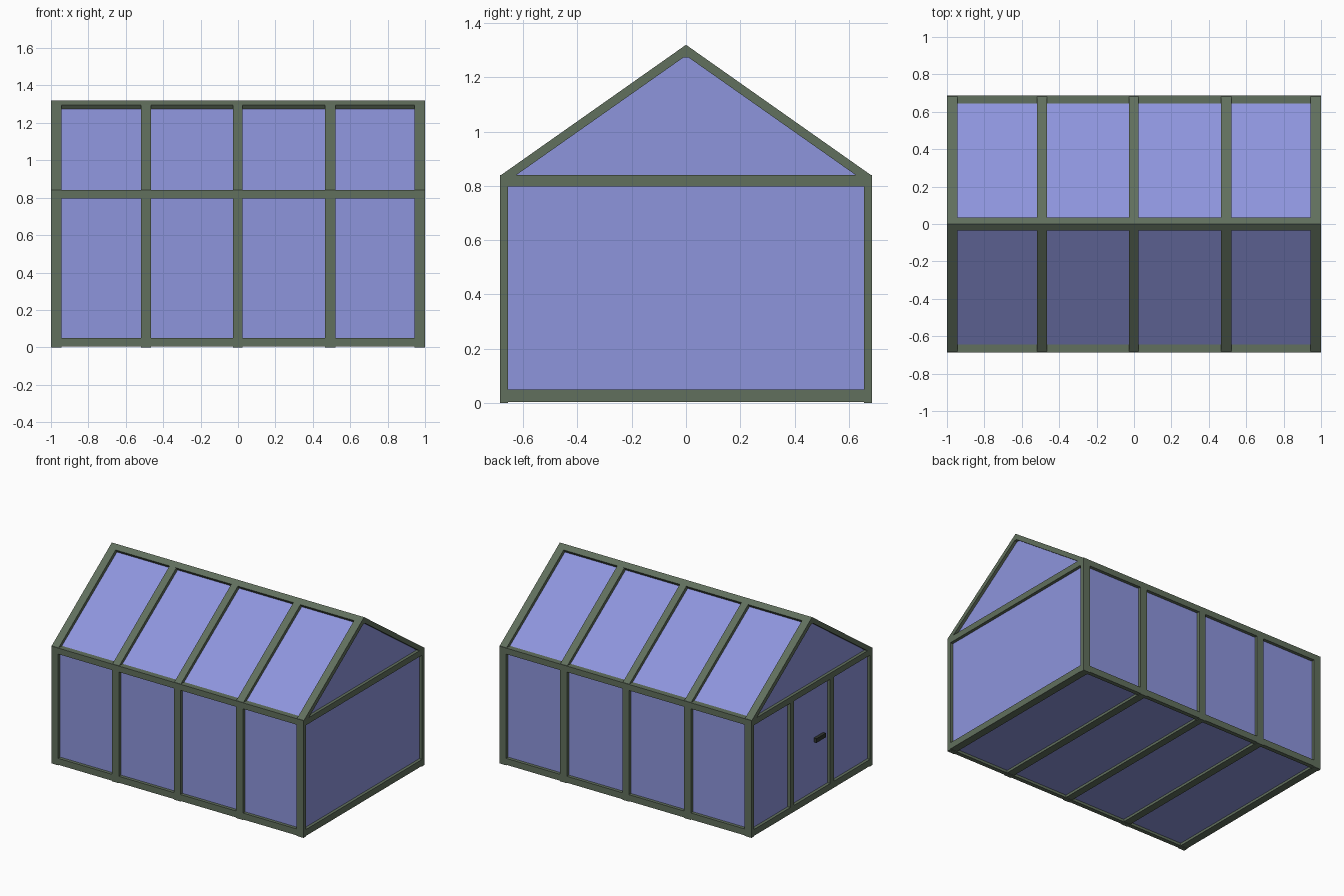
import bpy

if "Cube" in bpy.data.objects:
    bpy.data.objects.remove(bpy.data.objects["Cube"])

def material(name, rgb):
    m = bpy.data.materials.new(name)
    m.diffuse_color = (*rgb, 1)
    m.use_nodes = True
    m.node_tree.nodes["Principled BSDF"].inputs["Base Color"].default_value = m.diffuse_color
    return m

FRAME = material("frame_green", (0.12, 0.16, 0.11))
GLASS = material("glass_blue", (0.27, 0.30, 0.72))
DARK = material("handle_dark", (0.03, 0.035, 0.03))

def prism(name, profile, x0, x1, mat):
    """Extrude a (y, z) profile along x."""
    n = len(profile)
    verts = [(x, y, z) for x in (x0, x1) for y, z in profile]
    faces = [tuple(range(n))[::-1], tuple(range(n, 2 * n))]
    faces += [(i, (i + 1) % n, (i + 1) % n + n, i + n) for i in range(n)]
    me = bpy.data.meshes.new(name)
    me.from_pydata(verts, [], faces)
    me.materials.append(mat)
    ob = bpy.data.objects.new(name, me)
    bpy.context.collection.objects.link(ob)
    return ob

def box(name, x, y, z, mat=FRAME):
    return prism(name, [(y[0], z[0]), (y[1], z[0]), (y[1], z[1]), (y[0], z[1])], x[0], x[1], mat)

def span(s, a, b):
    return (a, b) if s > 0 else (-b, -a)

W, EAVE, TOP = 0.686, 0.84, 1.32      # half width, eave height, ridge height
bays = [(-1, -0.945), (-0.518, -0.464), (-0.028, 0.024), (0.464, 0.52), (0.945, 1)]

# Portal frames: side posts, floor bar and rafters
rafter = [(-W, EAVE - 0.003), (-0.63, EAVE - 0.003), (0, 1.28),
          (0.63, EAVE - 0.003), (W, EAVE - 0.003), (0, TOP)]
for i, bx in enumerate(bays):
    for s, side in ((-1, "front"), (1, "back")):
        box(f"{side}_post_{i}", bx, span(s, 0.656, W), (0, EAVE))
    box(f"floor_bar_{i}", bx, (-0.656, 0.656), (0.004, 0.05))
    prism(f"rafter_{i}", rafter, *bx, FRAME)

# Long base rails and eave beams
for s, side in ((-1, "front"), (1, "back")):
    box(f"{side}_base_rail", (-1, 1), span(s, 0.656, W), (0.004, 0.05))
    box(f"{side}_eave_beam", (-1, 1), span(s, 0.63, W), (0.797, EAVE))

# Ridge beam
prism("ridge_beam", [(-0.036, 1.295), (-0.02, 1.273), (0.02, 1.273), (0.036, 1.295), (0, TOP)],
      -1, 1, FRAME)

# Gable tie beams and glazing
for s, side in ((-1, "left"), (1, "right")):
    box(f"{side}_tie_beam", span(s, 0.945, 1), (-0.656, 0.656), (0.797, EAVE))
    gx = span(s, 0.965, 0.978)
    prism(f"{side}_gable_glass", [(-0.66, 0.02), (0.66, 0.02), (0.66, 0.828), (0, 1.288), (-0.66, 0.828)],
          *gx, GLASS)

# Long wall panes, roof panes and floor panes
for i in range(4):
    px = (bays[i][1] - 0.01, bays[i + 1][0] + 0.01)
    for s, side in ((-1, "front"), (1, "back")):
        box(f"{side}_pane_{i}", px, span(s, 0.65, 0.663), (0.03, 0.82), GLASS)
    prism(f"roof_pane_{i}", [(-0.655, 0.832), (-0.635, 0.832), (0, 1.274), (0.635, 0.832),
                             (0.655, 0.832), (0, 1.289)], *px, GLASS)
    box(f"floor_pane_{i}", px, (-0.66, 0.66), (0.022, 0.034), GLASS)

# Door posts and handle in the left gable
for s in (-1, 1):
    box("door_post", (-1, -0.96), span(s, 0.205, 0.245), (0.04, 0.81))
box("door_handle", (-1, -0.975), (-0.155, -0.05), (0.4, 0.43), DARK)
